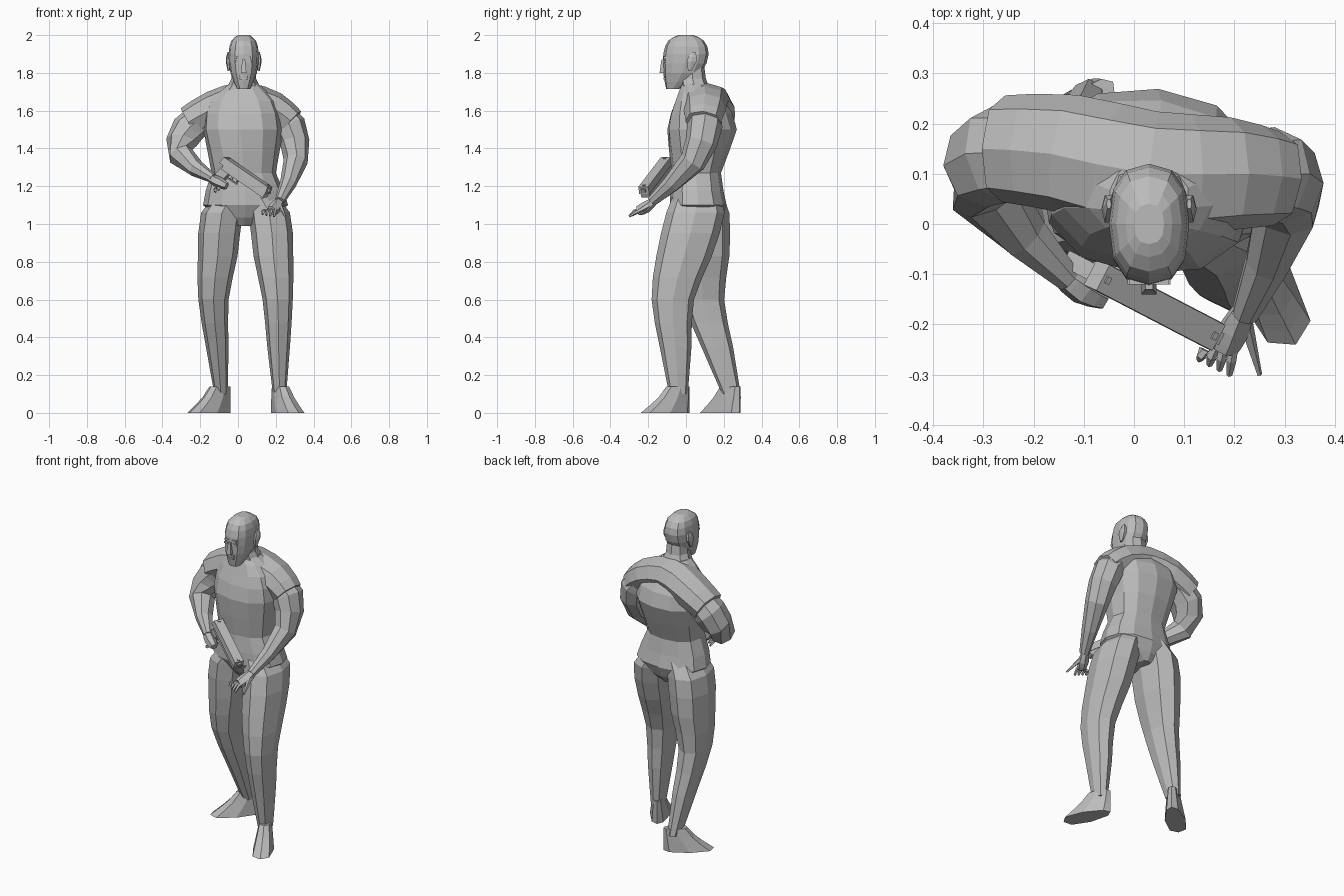
import bpy, bmesh, math
from mathutils import Vector, Matrix

default_cube = bpy.data.objects.get("Cube")
if default_cube:
    bpy.data.objects.remove(default_cube)

grey = (0.5, 0.5, 0.5, 1)
material = bpy.data.materials.new("plain_grey")
material.use_nodes = True
material.diffuse_color = grey
material.node_tree.nodes["Principled BSDF"].inputs["Base Color"].default_value = grey


def finish(name, builder):
    bmesh.ops.recalc_face_normals(builder, faces=builder.faces)
    mesh = bpy.data.meshes.new(name)
    builder.to_mesh(mesh)
    builder.free()
    mesh.materials.append(material)
    part = bpy.data.objects.new(name, mesh)
    bpy.context.collection.objects.link(part)
    return part


def skin(name, rings):
    """Join rings of points into a closed, faceted skin."""
    builder = bmesh.new()
    loops = [[builder.verts.new(point) for point in ring] for ring in rings]
    for lower, upper in zip(loops, loops[1:]):
        for i in range(len(lower)):
            builder.faces.new((lower[i - 1], lower[i], upper[i], upper[i - 1]))
    builder.faces.new(loops[0])
    builder.faces.new(loops[-1])
    return finish(name, builder)


def outline(sides, power):
    """A rounded square of unit size; a lower power is squarer."""
    def squash(value):
        return math.copysign(abs(value) ** power, value)
    angles = [math.tau * i / sides for i in range(sides)]
    return [(squash(math.cos(a)), squash(math.sin(a))) for a in angles]


def refine(rows):
    """Add a smoothly curved row between each pair of rows."""
    rows = [Vector(row) for row in rows]
    padded = [rows[0], *rows, rows[-1]]
    result = []
    for before, start, end, after in zip(padded, rows, rows[1:], padded[3:]):
        result += [start, (start + end) * 0.5 + (start + end - before - after) / 16]
    return result + [rows[-1]]


def stack(name, rows, sides=8, power=0.85, twist=0.0):
    """Level rings, each a centre with half its width and depth."""
    rings = []
    for x, y, z, width, depth in rows:
        turn = Matrix.Rotation(-twist * max(0, z - 1.3), 3, 'Z')
        rings.append([Vector((x, y, z)) + turn @ Vector((u * width, v * depth, 0))
                      for u, v in outline(sides, power)])
    return skin(name, rings)


def limb(name, rows, sides=8, flatness=1.1):
    """Rings square to a path, each a centre with its radius."""
    points = [Vector(row[:3]) for row in rows]
    rings = []
    for i, point in enumerate(points):
        ahead = points[min(i + 1, len(points) - 1)] - points[max(i - 1, 0)]
        across = Vector((0, 1, 0)).cross(ahead).normalized()
        over = ahead.normalized().cross(across)
        radius = rows[i][3]
        rings.append([point + (across * u + over * v * flatness) * radius
                      for u, v in outline(sides, 0.9)])
    return skin(name, rings)


def box(name, size, centre, frame=Matrix(), taper=1.0, tilt=0.0):
    builder = bmesh.new()
    bmesh.ops.create_cube(builder, size=1)
    for vert in builder.verts:
        narrowing = taper if vert.co.z > 0 else 1
        vert.co *= Vector((narrowing, narrowing, 1)).z
        vert.co = Vector((vert.co.x * size[0] * narrowing,
                          vert.co.y * size[1] * narrowing, vert.co.z * size[2]))
    builder.transform(frame @ Matrix.Translation(centre) @ Matrix.Rotation(tilt, 4, 'Y'))
    return finish(name, builder)


# Torso, with the shoulders twisted towards the right
stack("torso", refine([
    (0.03, 0.07, 0.99, 0.04, 0.09), (0.04, 0.065, 1.1, 0.225, 0.15),
    (0.03, 0.055, 1.27, 0.17, 0.13), (0.03, 0.085, 1.5, 0.215, 0.185),
    (0.03, 0.075, 1.65, 0.18, 0.13), (0.03, 0.05, 1.74, 0.08, 0.07)]),
    sides=12, twist=0.5)
limb("shoulders", refine([(-0.26, 0.15, 1.54, 0.085), (-0.13, 0.14, 1.61, 0.095),
                          (0.03, 0.1, 1.65, 0.1), (0.19, 0.1, 1.61, 0.09),
                          (0.285, 0.09, 1.54, 0.075)]), flatness=1.25)

# Neck and head
middle = 0.03
stack("neck", [(middle, 0.06, 1.68, 0.13, 0.09), (middle, 0.045, 1.73, 0.085, 0.075),
               (middle, 0.035, 1.77, 0.065, 0.07), (middle, 0.03, 1.85, 0.06, 0.065)])
stack("head", refine([
    (middle, -0.07, 1.715, 0.035, 0.035), (middle, -0.02, 1.8, 0.07, 0.1),
    (middle, 0, 1.9, 0.08, 0.12), (middle, 0, 1.97, 0.065, 0.095),
    (middle, 0, 2, 0.03, 0.04)]), sides=12, power=0.8)
box("nose", (0.03, 0.04, 0.07), (middle, -0.12, 1.835), taper=0.5)
box("brow", (0.08, 0.02, 0.012), (middle, -0.11, 1.88))
for lip, height in ("upper_lip", 1.785), ("lower_lip", 1.77):
    box(lip, (0.045, 0.02, 0.01), (middle, -0.11, height))
for side, sign in ("left", 1), ("right", -1):
    box(side + "_eye", (0.025, 0.01, 0.01), (middle + sign * 0.03, -0.115, 1.86))
    ear_rows = []
    for k in (-1, 0, 0.5, 1):
        spread = 0.03 - 0.02 * k * k
        ear_rows.append((middle + sign * 0.08, 0.03 + 0.01 * k, 1.86 + 0.05 * k,
                         spread / 2, spread))
    stack(side + "_ear", ear_rows, sides=6)

# Legs, the left one forward, tucked into the hips
leg_joints = {
    "left_leg": ((0.165, 0.05, 1.06), (0.21, -0.07, 0.6), (0.22, -0.04, 0.1)),
    "right_leg": ((-0.085, 0.075, 1.06), (-0.13, 0.09, 0.6), (-0.09, 0.24, 0.1))}
for name, joints in leg_joints.items():
    hip, knee, ankle = map(Vector, joints)
    inside = hip.lerp(Vector((0.04, 0.06, 1.25)), 0.6)
    centres = [inside, hip, hip.lerp(knee, 0.5), knee, knee.lerp(ankle, 0.5), ankle]
    widths = (0.08, 0.11, 0.105, 0.08, 0.06, 0.035)
    stack(name, refine([(*centre, width, width * 1.4)
                        for centre, width in zip(centres, widths)]))

# Feet, toes turned outwards and heels narrowed
heel = 0.065
for name, leg, turn in ("left_foot", "left_leg", 27), ("right_foot", "right_leg", -48):
    foot_rows = []
    for rise in (0, 0.15, 0.35, 0.6, 1):
        length = heel + 0.07 + 0.155 * (1 - rise) ** 1.3
        foot_rows.append((0, heel - length / 2, rise * 0.14, 0.06 - 0.025 * rise, length / 2))
    foot = stack(name, foot_rows, power=0.65)
    for vert in foot.data.vertices:
        if vert.co.y > 0:
            vert.co.x *= 0.7
    x, y, z = leg_joints[leg][-1]
    foot.data.transform(Matrix.Translation((x, y, 0))
                        @ Matrix.Rotation(math.radians(turn), 4, 'Z'))

# Arms, bent at the elbow towards the front
limb("right_arm", refine([
    (-0.16, 0.14, 1.58, 0.075), (-0.265, 0.14, 1.5, 0.09),
    (-0.3, 0.07, 1.36, 0.068), (-0.13, -0.11, 1.24, 0.025)]))
limb("left_arm", refine([
    (0.19, 0.09, 1.59, 0.07), (0.275, 0.1, 1.52, 0.085),
    (0.305, 0.035, 1.33, 0.064), (0.22, -0.18, 1.12, 0.026)]))

# Palms and thumb
limb("left_palm", refine([(0.22, -0.17, 1.12, 0.025), (0.2, -0.21, 1.09, 0.035),
                          (0.18, -0.25, 1.07, 0.03)]), sides=6, flatness=0.8)
limb("left_thumb", [(0.22, -0.19, 1.1, 0.015), (0.25, -0.3, 1.04, 0.005)], sides=5)
limb("right_palm", refine([(-0.14, -0.1, 1.24, 0.025), (-0.1, -0.13, 1.22, 0.03),
                           (-0.06, -0.15, 1.2, 0.02)]), sides=6)

# Fingers, spread between the first and last knuckle and tip
hands = {
    "left_finger": ((0.2, -0.23, 1.08), (0.14, -0.25, 1.07),
                    (0.19, -0.3, 1.04), (0.13, -0.27, 1.05)),
    "right_finger": ((-0.07, -0.16, 1.21), (-0.12, -0.14, 1.18),
                     (-0.07, -0.1, 1.2), (-0.12, -0.07, 1.17))}
for name, corners in hands.items():
    first_knuckle, last_knuckle, first_tip, last_tip = map(Vector, corners)
    for i in range(4):
        knuckle = first_knuckle.lerp(last_knuckle, i / 3)
        tip = first_tip.lerp(last_tip, i / 3)
        bend = knuckle.lerp(tip, 0.6) + Vector((0, 0, 0.01))
        limb(name, [(*knuckle, 0.01), (*bend, 0.01), (*tip, 0.006)], sides=5)

# Pistol, pointing down across the body
aim = Vector((0.25, -0.13, -0.17)).normalized()
upward = (Vector((0, 0, 1)) - aim * aim.z).normalized()
frame = Matrix((aim, upward.cross(aim), upward)).transposed().to_4x4()
frame.translation = (0.04, -0.16, 1.25)
box("pistol_slide", (0.32, 0.06, 0.04), (0, 0, 0.01), frame, taper=0.95)
box("pistol_frame", (0.29, 0.05, 0.03), (0.01, 0, -0.02), frame)
box("pistol_grip", (0.055, 0.035, 0.11), (-0.125, 0, -0.065), frame, tilt=0.25)
box("trigger_guard", (0.07, 0.015, 0.006), (-0.06, 0, -0.06), frame)
box("trigger_guard_front", (0.006, 0.015, 0.03), (-0.03, 0, -0.045), frame)
box("trigger", (0.01, 0.01, 0.03), (-0.065, 0, -0.04), frame)
box("pistol_muzzle", (0.01, 0.025, 0.02), (0.16, 0, 0.01), frame)
for sight, along in ("rear_sight", -0.14), ("front_sight", 0.14):
    box(sight, (0.01, 0.015, 0.01), (along, 0, 0.03), frame)
